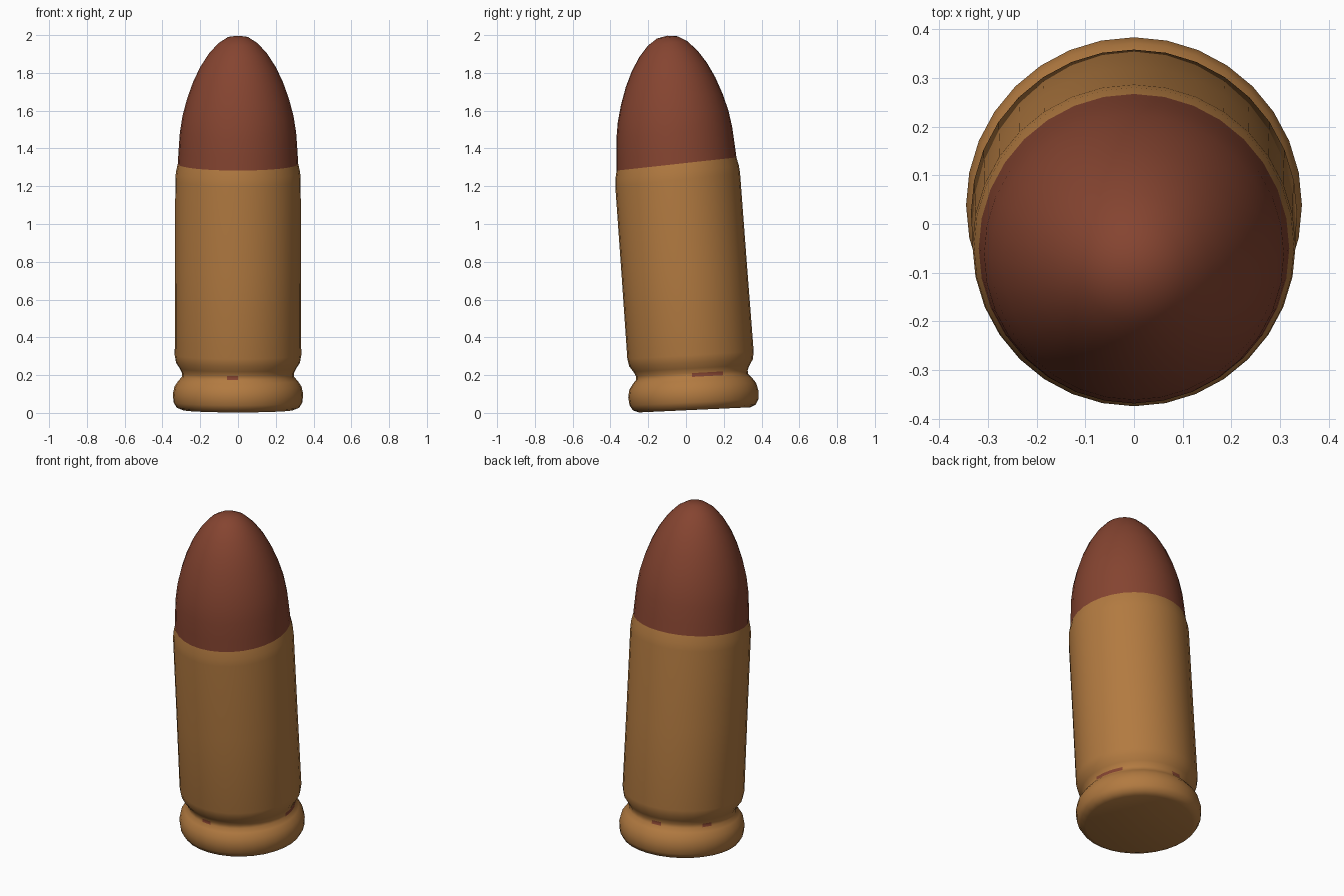
import bpy, bmesh, math
from mathutils import Matrix

if "Cube" in bpy.data.objects:
    bpy.data.objects.remove(bpy.data.objects["Cube"])

SEGMENTS = 32
LEAN = 0.073           # whole cartridge leans towards the front
placement = Matrix.Translation((0, 0.045, 0.016)) @ Matrix.Rotation(LEAN, 4, 'X')


def material(name, rgb):
    m = bpy.data.materials.new(name)
    m.diffuse_color = (*rgb, 1)
    m.use_nodes = True
    m.node_tree.nodes["Principled BSDF"].inputs["Base Color"].default_value = m.diffuse_color
    return m


brass = material("brass", (0.445, 0.195, 0.052))
copper = material("copper_red", (0.235, 0.058, 0.030))


def lathe(name, profile, materials, cap_bottom=False, tip=None):
    """Spin (radius, height) points into a smooth shell; returns mesh rows via callback-free rules."""
    bm = bmesh.new()
    rings = []
    for r, h in profile:
        skew = -0.027 + 0.049 * min(h, 1.3)     # rings are slightly out of square
        ring = []
        for i in range(SEGMENTS):
            a = math.tau * i / SEGMENTS
            y = r * math.sin(a)
            ring.append(bm.verts.new((r * math.cos(a), y, h + skew * y)))
        rings.append(ring)
    for k, (lo, hi) in enumerate(zip(rings, rings[1:])):
        for i in range(SEGMENTS):
            j = (i + 1) % SEGMENTS
            f = bm.faces.new((lo[i], lo[j], hi[j], hi[i]))
            # small worn patches in the extractor groove
            angle = 360 * (i + 0.5) / SEGMENTS
            if len(materials) > 1 and profile[k][1] == GROOVE and any(
                    abs(angle - c) < w for c, w in WORN):
                f.material_index = 1
    if cap_bottom:
        bm.faces.new(rings[0][::-1])
    if tip:
        top = bm.verts.new((0, 0, tip))
        for i in range(SEGMENTS):
            bm.faces.new((rings[-1][i], rings[-1][(i + 1) % SEGMENTS], top))
    bm.transform(placement)
    mesh = bpy.data.meshes.new(name)
    bm.to_mesh(mesh)
    bm.free()
    for m in materials:
        mesh.materials.append(m)
    ob = bpy.data.objects.new(name, mesh)
    bpy.context.collection.objects.link(ob)
    bpy.ops.object.select_all(action='DESELECT')
    ob.select_set(True)
    bpy.context.view_layer.objects.active = ob
    bpy.ops.object.shade_smooth_by_angle(angle=math.radians(50))
    return ob


GROOVE = 0.175
WORN = [(17, 12), (96, 6), (151, 6), (265, 6)]    # centre and half width in degrees

# Casing: rim, extractor groove, straight wall and rolled mouth
lathe("casing", [
    (0.295, 0.0), (0.325, 0.012), (0.341, 0.04), (0.345, 0.085), (0.336, 0.125),
    (0.315, 0.155), (0.297, GROOVE), (0.296, 0.195), (0.308, 0.22), (0.328, 0.25),
    (0.335, 0.29), (0.333, 0.75), (0.332, 1.22), (0.329, 1.26), (0.319, 1.305),
], [brass, copper], cap_bottom=True)

# Projectile: rounded nose rising from the casing mouth
lathe("projectile", [
    (0.319, 1.305), (0.315, 1.37), (0.308, 1.47), (0.294, 1.56), (0.270, 1.65),
    (0.238, 1.74), (0.200, 1.82), (0.155, 1.89), (0.105, 1.945), (0.055, 1.977),
], [copper], tip=1.986)
